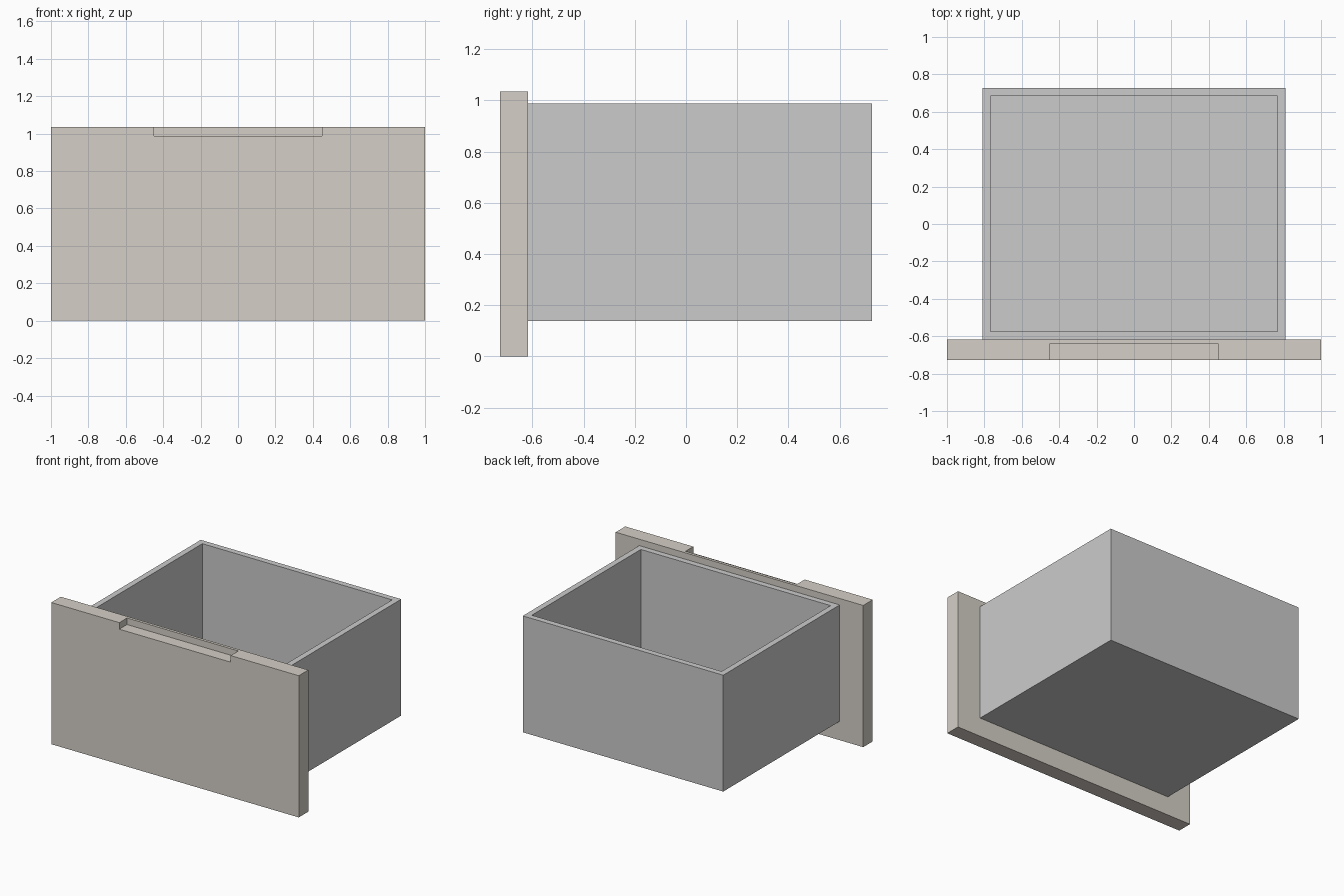
import bpy, bmesh

if "Cube" in bpy.data.objects:
    bpy.data.objects.remove(bpy.data.objects["Cube"])

FRONT, BACK = -0.727, 0.727
JOINT = -0.617          # panel back meets the box front
WALL = 0.043


def open_prism(name, outline, height_lo, height_hi):
    """Extrude a flat xy outline between two heights."""
    bm = bmesh.new()
    base = bm.faces.new([bm.verts.new((x, y, height_lo)) for x, y in outline])
    top = bmesh.ops.extrude_face_region(bm, geom=[base])["geom"]
    verts = [g for g in top if isinstance(g, bmesh.types.BMVert)]
    bmesh.ops.translate(bm, verts=verts, vec=(0, 0, height_hi - height_lo))
    bmesh.ops.recalc_face_normals(bm, faces=bm.faces[:])
    mesh = bpy.data.meshes.new(name)
    bm.to_mesh(mesh)
    bm.free()
    obj = bpy.data.objects.new(name, mesh)
    bpy.context.collection.objects.link(obj)
    return obj


def block(name, x, y, z):
    outline = [(x[0], y[0]), (x[1], y[0]), (x[1], y[1]), (x[0], y[1])]
    return open_prism(name, outline, *z)


def carve(obj, cutter):
    """Boolean the cutter out of obj and keep it hidden."""
    mod = obj.modifiers.new("carve", "BOOLEAN")
    mod.operation = "DIFFERENCE"
    mod.solver = "EXACT"
    mod.object = cutter
    cutter.hide_render = True
    cutter.hide_set(True)


# Drawer box, hollow and open at the top
box = block("drawer_box", (-0.81, 0.81), (JOINT, BACK), (0.138, 0.988))
hollow = block("box_hollow_cutter", (-0.81 + WALL, 0.81 - WALL),
               (JOINT + WALL, BACK - WALL), (0.138 + WALL, 1.2))
carve(box, hollow)

# Front panel with a finger recess along the top, thin lip left at the back
panel = block("front_panel", (-1, 1), (FRONT, JOINT), (0, 1.035))
recess = block("finger_recess_cutter", (-0.45, 0.45), (FRONT - 0.1, JOINT - 0.021), (0.987, 1.2))
carve(panel, recess)

mat = bpy.data.materials.new("warm_beige")
mat.diffuse_color = (0.665, 0.624, 0.565, 1)
mat.use_nodes = True
mat.node_tree.nodes["Principled BSDF"].inputs["Base Color"].default_value = mat.diffuse_color
panel.data.materials.append(mat)
